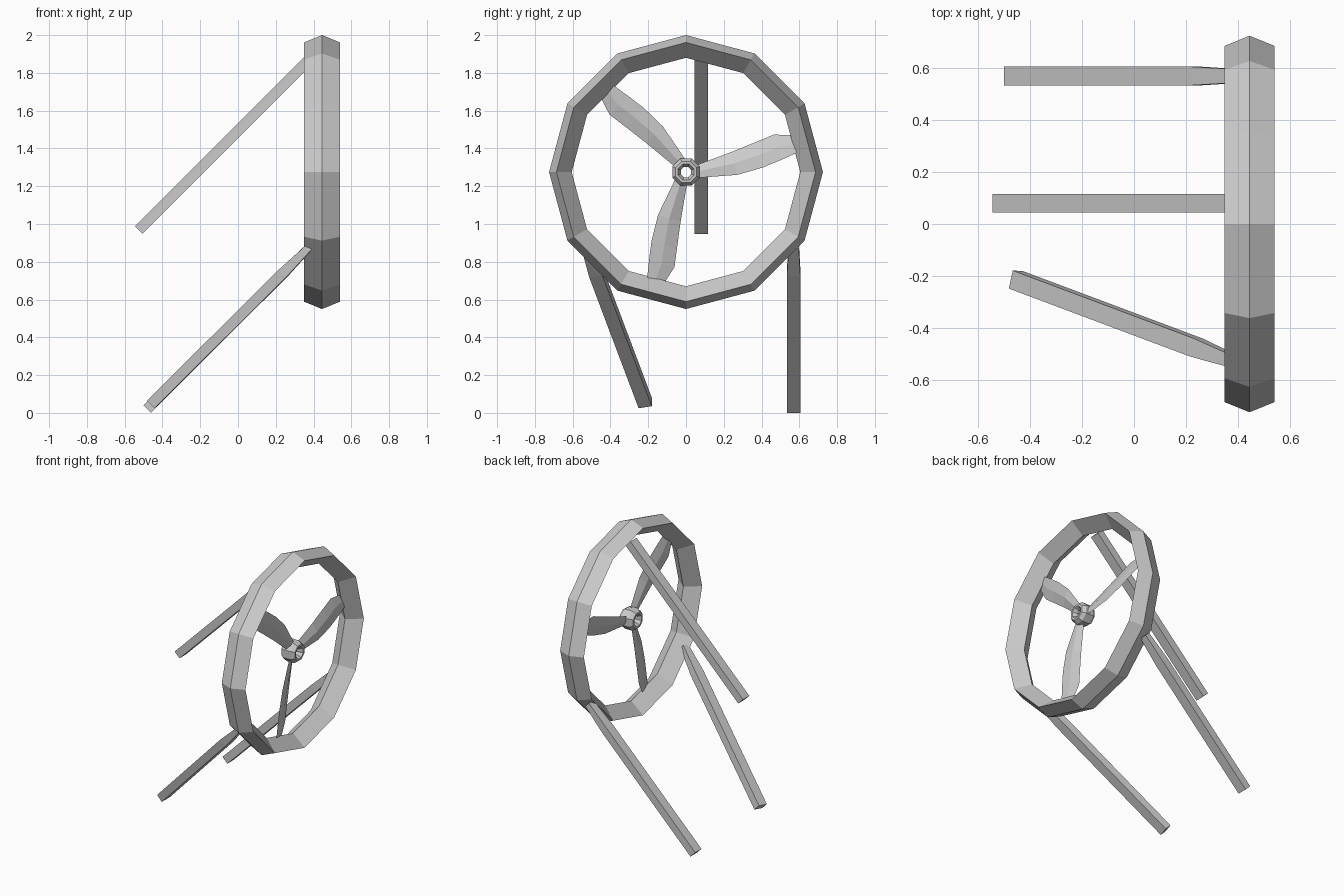
import bpy, bmesh
from math import sin, cos, pi, radians, tan
from mathutils import Vector

if "Cube" in bpy.data.objects:
    bpy.data.objects.remove(bpy.data.objects["Cube"])

CX, CZ = 0.445, 1.275   # wheel centre


def make(name, verts, faces):
    me = bpy.data.meshes.new(name)
    me.from_pydata([tuple(v) for v in verts], [], faces)
    bm = bmesh.new()
    bm.from_mesh(me)
    bmesh.ops.recalc_face_normals(bm, faces=bm.faces)
    bm.to_mesh(me)
    bm.free()
    ob = bpy.data.objects.new(name, me)
    bpy.context.collection.objects.link(ob)
    return ob


def lathe_x(name, profile, sides, start=0.0):
    """Spin a closed (x, radius) profile around the wheel axis."""
    n = len(profile)
    verts, faces = [], []
    for i in range(sides):
        a = start + 2 * pi * i / sides
        verts += [(CX + x, r * sin(a), CZ + r * cos(a)) for x, r in profile]
        for j in range(n):
            k, m = (i + 1) % sides * n, (j + 1) % n
            faces.append((i * n + j, i * n + m, k + m, k + j))
    return make(name, verts, faces)


def loft(name, sections):
    """Skin equal-length cross-sections and cap both ends."""
    n = len(sections[0])
    verts = [v for s in sections for v in s]
    faces = [tuple(range(n)), tuple(range(len(verts) - n, len(verts)))]
    for i in range(len(sections) - 1):
        for j in range(n):
            m = (j + 1) % n
            faces.append((i * n + j, i * n + m, (i + 1) * n + m, (i + 1) * n + j))
    return make(name, verts, faces)


# Twelve-sided outer ring with a ridge outside and inside
lathe_x("outer_ring", [(0, 0.725), (0.096, 0.686), (0, 0.605), (-0.096, 0.686)], 12)

# Eight-sided hub with an open centre
lathe_x("hub", [(0.03, 0.078), (0.055, 0.06), (0.055, 0.045), (0.03, 0.03),
                (-0.03, 0.03), (-0.055, 0.045), (-0.055, 0.06), (-0.03, 0.078)],
        8, pi / 8)

# Three pitched blades: distance from hub, leading edge, trailing edge, half thickness
BLADE = [(0.055, 0.022, -0.045, 0.012), (0.26, 0.045, -0.08, 0.012),
         (0.40, 0.065, -0.075, 0.009), (0.50, 0.08, -0.06, 0.008),
         (0.585, 0.055, -0.045, 0.005), (0.605, 0.02, -0.035, 0.003)]
for b in range(3):
    a = radians(14 + 120 * b)
    u = Vector((0, cos(a), sin(a)))
    v = Vector((-tan(radians(14)), -sin(a), cos(a)))
    c = Vector((CX, 0, CZ))
    t = Vector((1, 0, 0))
    secs = []
    for r, lead, trail, h in BLADE:
        mid = (lead + trail) / 2
        secs.append([c + u * r + v * lead, c + u * r + v * mid + t * h,
                     c + u * r + v * trail, c + u * r + v * mid - t * h])
    loft(f"blade_{b + 1}", secs)


# Slanted support poles
def pole(name, start, end, roll=0.0, tip=1.0):
    p, q = Vector(start), Vector(end)
    d = (q - p).normalized()
    s0 = Vector((0, 0, 1)).cross(d).normalized()
    n0 = d.cross(s0)
    s = s0 * cos(roll) + n0 * sin(roll)
    n = n0 * cos(roll) - s0 * sin(roll)
    secs = []
    for f, k in ((0, 1), (0.83, 1), (1, tip)):
        o = p.lerp(q, f)
        secs.append([o + s * i * 0.036 * k + n * j * 0.028 * k
                     for i, j in ((1, 1), (-1, 1), (-1, -1), (1, -1))])
    loft(name, secs)


pole("upper_pole", (-0.525, 0.08, 0.968), (0.39, 0.08, 1.883))
pole("lower_pole_back", (-0.48, 0.57, 0.02), (0.385, 0.57, 0.885), tip=0.75)
pole("lower_pole_front", (-0.455, -0.215, 0.05), (0.385, -0.53, 0.885),
     roll=radians(12), tip=0.65)
